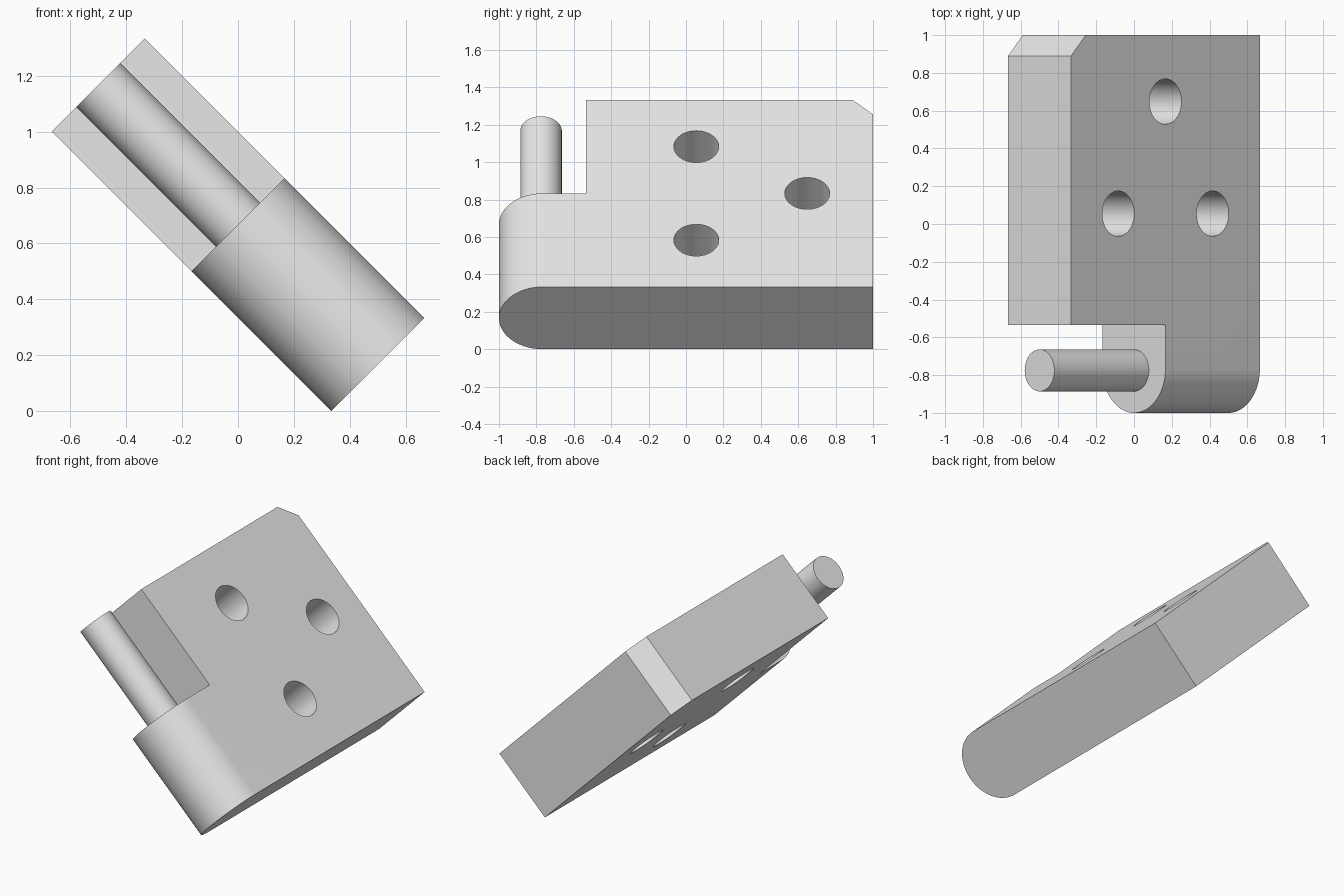
import bpy, bmesh, math
from mathutils import Vector

if "Cube" in bpy.data.objects:
    bpy.data.objects.remove(bpy.data.objects["Cube"])

S = math.sqrt(0.5)
LENGTH, THICK = math.sqrt(2), math.sqrt(2) / 3   # hinge leaf size in its tilted plane
MID = LENGTH / 2

grey = bpy.data.materials.new("plain grey")
grey.diffuse_color = (0.8, 0.8, 0.8, 1)
grey.use_nodes = True
grey.node_tree.nodes["Principled BSDF"].inputs["Base Color"].default_value = grey.diffuse_color


def place(u, y, v):
    """Tilted frame (u along the leaf, v through its thickness) to world."""
    return Vector((1 / 3 + (v - u) * S, y, (u + v) * S))


def prism(name, points, offset, round_end=False):
    """Extrude a polygon of (u, y, v) points by an offset in the same frame."""
    bm = bmesh.new()
    face = bm.faces.new([bm.verts.new(place(*p)) for p in points])
    top = bmesh.ops.extrude_face_region(bm, geom=[face])
    move = place(*offset) - place(0, 0, 0)
    for g in top["geom"]:
        if isinstance(g, bmesh.types.BMVert):
            g.co += move
    bmesh.ops.recalc_face_normals(bm, faces=bm.faces)
    if round_end:
        # full round along the two long edges at the knuckle end
        along = Vector((-S, 0, S))
        edges = [e for e in bm.edges
                 if all(v.co.y < -0.99 for v in e.verts)
                 and abs((e.verts[0].co - e.verts[1].co).normalized().dot(along)) > 0.9]
        bmesh.ops.bevel(bm, geom=edges, offset=THICK / 2 - 0.0005, segments=24,
                        profile=0.5, affect='EDGES', clamp_overlap=False)
        bmesh.ops.recalc_face_normals(bm, faces=bm.faces)
    mesh = bpy.data.meshes.new(name)
    bm.to_mesh(mesh)
    bm.free()
    mesh.materials.append(grey)
    obj = bpy.data.objects.new(name, mesh)
    bpy.context.collection.objects.link(obj)
    return obj


def circle(a, b, r, n=64):
    return [(a + r * math.cos(2 * math.pi * i / n), b + r * math.sin(2 * math.pi * i / n))
            for i in range(n)]


def activate(obj):
    bpy.ops.object.select_all(action='DESELECT')
    obj.select_set(True)
    bpy.context.view_layer.objects.active = obj


# hinge leaf with chamfered corner and rounded knuckle
outline = [(0, -1), (0, 1), (LENGTH - 0.11, 1), (LENGTH, 0.89),
           (LENGTH, -0.535), (MID, -0.535), (MID, -1)]
leaf = prism("hinge_leaf", [(u, y, 0) for u, y in outline], (0, 0, THICK), True)

# three screw holes through the leaf
for u, y in ((MID, 0.648), (MID - LENGTH / 4, 0.055), (MID + LENGTH / 4, 0.055)):
    cutter = prism("hole_cutter", [(a, b, -0.1) for a, b in circle(u, y, 0.12)],
                   (0, 0, THICK + 0.2))
    cutter.hide_render = True
    mod = leaf.modifiers.new("screw_hole", 'BOOLEAN')
    mod.operation, mod.solver, mod.object = 'DIFFERENCE', 'EXACT', cutter
    activate(leaf)
    bpy.ops.object.modifier_apply(modifier=mod.name)
    bpy.data.objects.remove(cutter)

# hinge pin, flush with the end of the leaf
pin = prism("hinge_pin", [(MID - 0.01, y, v) for y, v in circle(-0.775, THICK / 2, 0.111)],
            (MID + 0.01, 0, 0))

for obj in (leaf, pin):
    activate(obj)
    bpy.ops.object.shade_smooth_by_angle(angle=math.radians(30))
